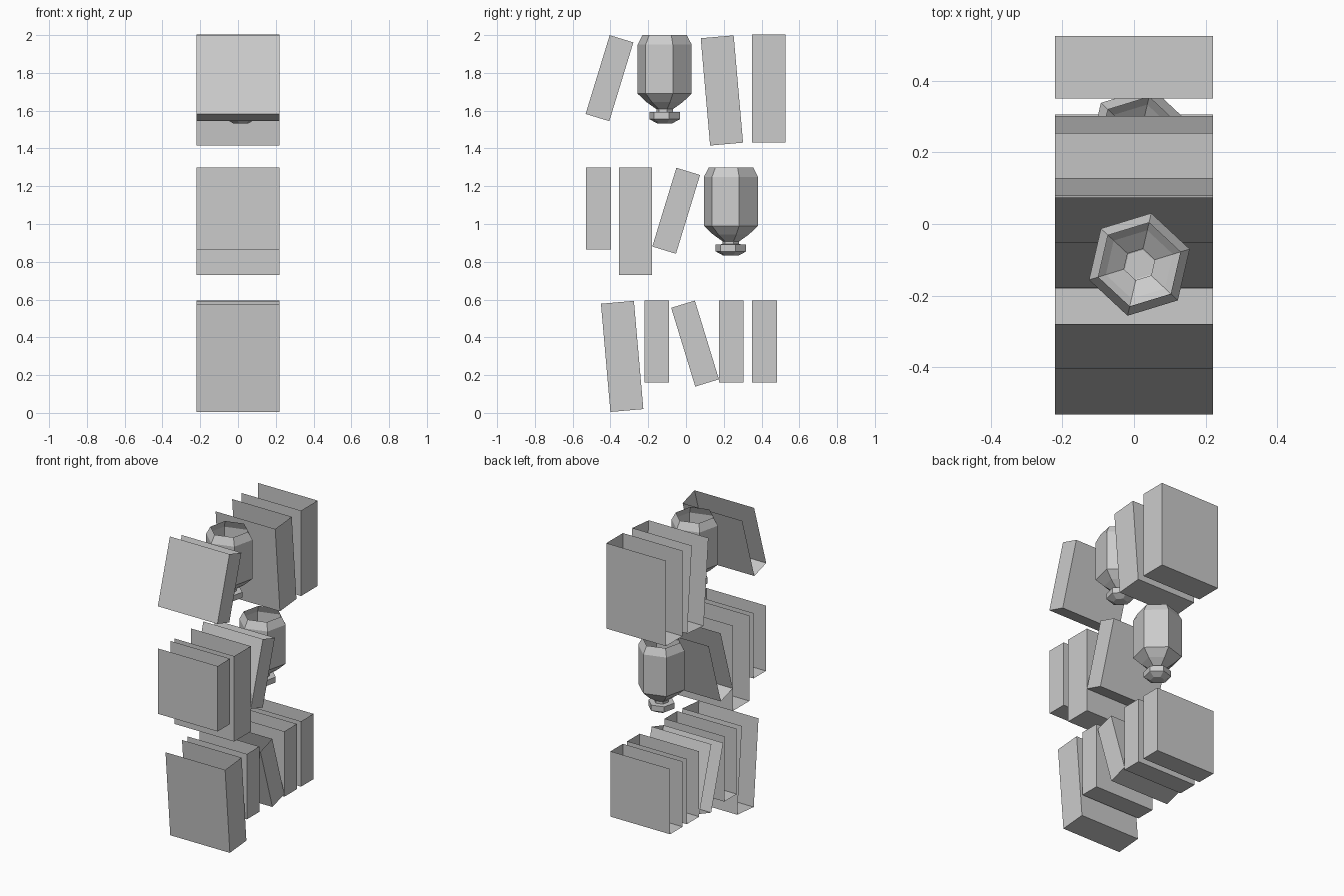
import bpy, bmesh
from math import cos, sin, pi, radians
from mathutils import Matrix

if "Cube" in bpy.data.objects:
    bpy.data.objects.remove(bpy.data.objects["Cube"])


def add_object(name, bm, matrix):
    mesh = bpy.data.meshes.new(name)
    bm.to_mesh(mesh)
    bm.free()
    ob = bpy.data.objects.new(name, mesh)
    ob.matrix_world = matrix
    bpy.context.collection.objects.link(ob)
    return ob


# Book: thin shell box, open at the top and on the -x side
def book(name, y, z, thick, height, lean=0):
    bm = bmesh.new()
    bmesh.ops.create_cube(bm, size=1)
    bm.normal_update()
    hidden = [f for f in bm.faces if f.normal.z > 0.5 or f.normal.x < -0.5]
    bmesh.ops.delete(bm, geom=hidden, context='FACES')
    bmesh.ops.scale(bm, verts=bm.verts, vec=(0.44, thick, height))
    # positive lean tips the top towards +y
    add_object(name, bm, Matrix.Translation((0, y, z)) @ Matrix.Rotation(radians(-lean), 4, 'X'))


# Jar: six-sided lathe, open at the top, closed under the foot
JAR = [(0.120, 0), (0.147, -0.05), (0.147, -0.31), (0.098, -0.355), (0.045, -0.392),
       (0.045, -0.407), (0.083, -0.408), (0.083, -0.445), (0.042, -0.467)]


def jar(name, y, z):
    bm = bmesh.new()
    rings = []
    for r, h in JAR:
        angles = [radians(17) + i * pi / 3 for i in range(6)]
        rings.append([bm.verts.new((r * cos(a), r * sin(a), h)) for a in angles])
    for top, low in zip(rings, rings[1:]):
        for i in range(6):
            j = (i + 1) % 6
            bm.faces.new((top[i], low[i], low[j], top[j]))
    bm.faces.new(rings[-1][::-1])
    add_object(name, bm, Matrix.Translation((0.015, y, z)))


SMALL = (0.131, 0.436)
TALL = (0.175, 0.570)

# Top row
book("top_leaning_book", -0.405, 1.772, *SMALL, 17)
book("top_tall_leaning_book", 0.19, 1.707, *TALL, -5)
book("top_tall_book", 0.438, 1.717, *TALL)
jar("top_jar", -0.113, 2.0)

# Middle row
book("middle_small_book", -0.463, 1.082, *SMALL)
book("middle_tall_book", -0.267, 1.015, *TALL)
book("middle_leaning_book", -0.052, 1.070, *SMALL, 17)
jar("middle_jar", 0.238, 1.3)

# Bottom row
book("bottom_tall_leaning_book", -0.338, 0.299, 0.175, 0.575, -5)
book("bottom_leaning_book", 0.048, 0.367, *SMALL, -17)
for n, y in enumerate((-0.155, 0.240, 0.416)):
    book(f"bottom_small_book_{n + 1}", y, 0.378, *SMALL)
